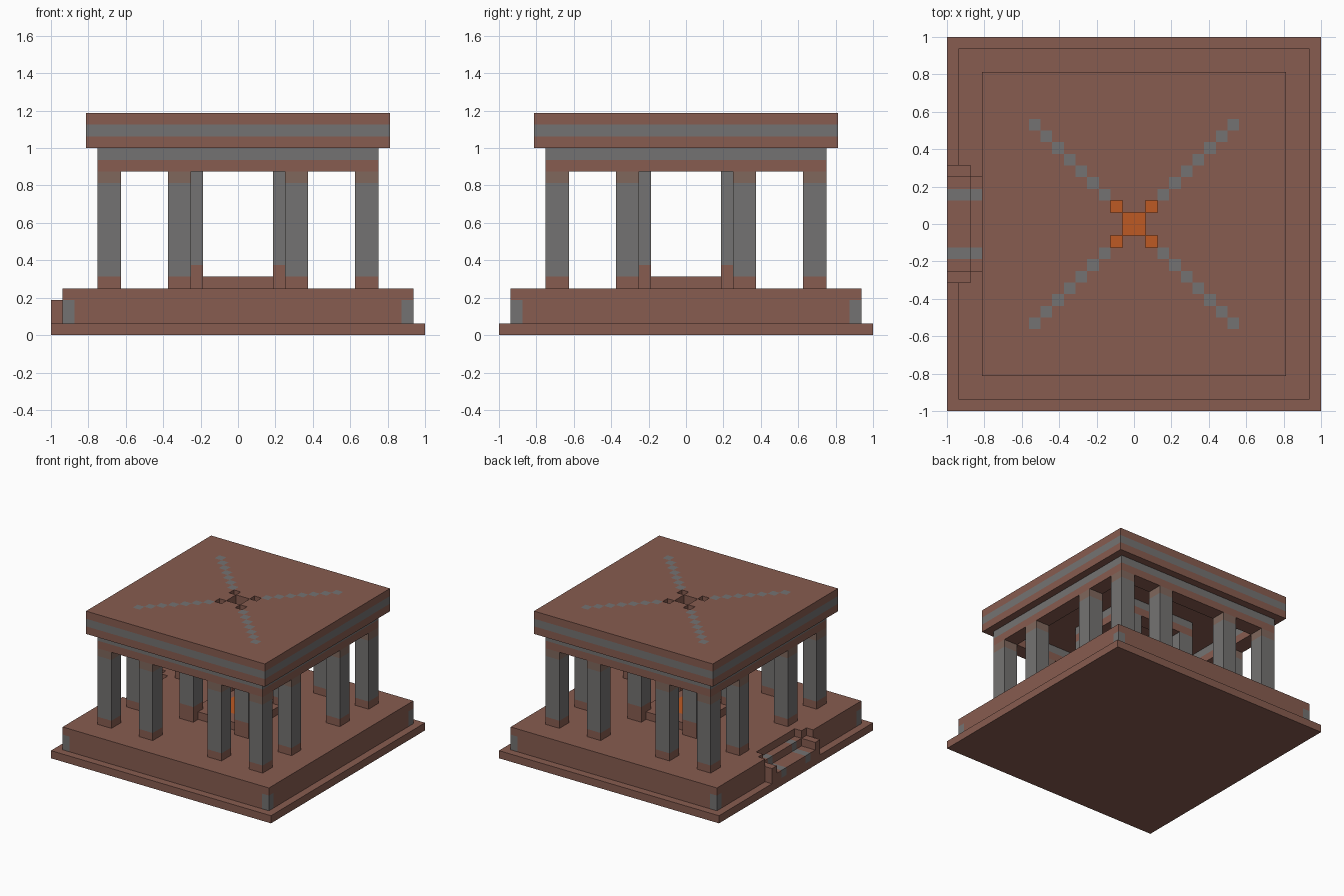
import bpy

U = 1 / 16  # modelling unit: every part sits on this grid

if "Cube" in bpy.data.objects:
    bpy.data.objects.remove(bpy.data.objects["Cube"], do_unlink=True)


def material(name, rgb):
    m = bpy.data.materials.new(name)
    m.use_nodes = True
    m.diffuse_color = (*rgb, 1)
    m.node_tree.nodes["Principled BSDF"].inputs["Base Color"].default_value = (*rgb, 1)
    return m


MATS = [material("brown_clay", (0.242, 0.107, 0.08)),
        material("grey_stone", (0.175, 0.171, 0.168)),
        material("weathered_stone", (0.216, 0.136, 0.107)),
        material("ember_orange", (0.515, 0.102, 0.017))]
BROWN, GREY, WORN, EMBER = range(4)


def block(name, xs, ys, zs, colour=lambda x, y, z, axis: BROWN, keep=lambda x, y, z: True):
    """Solid on a grid of cuts: outer faces of kept cells, coloured by a rule."""
    cuts = (xs, ys, zs)
    mid = lambda a, i: (cuts[a][i] + cuts[a][i + 1]) / 2
    cells = {(i, j, k) for i in range(len(xs) - 1) for j in range(len(ys) - 1)
             for k in range(len(zs) - 1) if keep(mid(0, i), mid(1, j), mid(2, k))}
    index, faces, tints = {}, [], []
    for cell in sorted(cells):
        for axis in range(3):
            b, c = (axis + 1) % 3, (axis + 2) % 3
            for side in (0, 1):
                near = list(cell)
                near[axis] += 2 * side - 1
                if tuple(near) in cells:
                    continue
                face = []
                for db, dc in ((0, 0), (1, 0), (1, 1), (0, 1)):
                    v = list(cell)
                    v[axis] += side
                    v[b] += db
                    v[c] += dc
                    face.append(index.setdefault(tuple(v), len(index)))
                faces.append(face if side else face[::-1])
                tints.append(colour(*(mid(a, cell[a]) for a in range(3)), axis))
    verts = [[cuts[a][v[a]] * U for a in range(3)] for v in index]
    mesh = bpy.data.meshes.new(name)
    mesh.from_pydata(verts, [], faces)
    for m in MATS:
        mesh.materials.append(m)
    for poly, tint in zip(mesh.polygons, tints):
        poly.material_index = tint
    obj = bpy.data.objects.new(name, mesh)
    bpy.context.collection.objects.link(obj)
    return obj


# Ground slab and platform with grey corner stones and a notch for the stairs
block("ground_slab", [-16, 16], [-16, 16], [0, 1])


def platform_keep(x, y, z):
    return not (x < -13 and abs(y) < 4 or x < -14 and abs(y) < 5)


block("platform", [-15, -14, -13, 14, 15], [-15, -14, -5, -4, 4, 5, 14, 15], [1, 3, 4],
      lambda x, y, z, axis: GREY if abs(x) > 14 and abs(y) > 14 and z < 3 else BROWN,
      platform_keep)

# Stairs with two grey runners, flanked by low cheeks
block("stairs", [-16, -14, -13], [-4, -3, -2, 2, 3, 4], [1, 2, 3],
      lambda x, y, z, axis: GREY if 2 < abs(y) < 3 else BROWN,
      lambda x, y, z: x > -14 or z < 2)
for label, y in (("front", -5), ("back", 4)):
    block("stair_cheek_" + label, [-16, -14], [y, y + 1], [1, 3])

# Outer columns: corners plus two along each side
SPANS = (-12, -6, 4, 10)


def outer_column_colour(x, y, z, axis):
    return BROWN if z < 5 else WORN if z > 13 else GREY


for x in SPANS:
    for y in SPANS:
        if -12 in (x, y) or 10 in (x, y):
            block("outer_column", [x, x + 2], [y, y + 2], [4, 5, 13, 14], outer_column_colour)

# Inner columns around the hearth
for x in (-5, 3):
    for y in (-5, 3):
        block("inner_column", [x, x + 2], [y, y + 2], [4, 6, 14],
              lambda x, y, z, axis: BROWN if z < 6 else GREY)

# Hearth with an ember bed
block("hearth", [-4, -2, 2, 4], [-4, -2, 2, 4], [4, 5],
      lambda x, y, z, axis: EMBER if max(abs(x), abs(y)) < 2 and axis == 2 else BROWN)


# Square beam rings carried by the columns
def beam_ring(name, outer, inner):
    cuts = [-outer, -inner, inner, outer]
    block(name, cuts, cuts, [14, 15, 16],
          lambda x, y, z, axis: GREY if z > 15 and axis != 2 else BROWN,
          lambda x, y, z: max(abs(x), abs(y)) > inner)


beam_ring("outer_beam", 12, 10)
beam_ring("inner_beam", 5, 3)


# Roof slab with a grey band, grey diagonals on top and smoke holes
def roof_colour(x, y, z, axis):
    if axis == 2:
        return GREY if z > 18 and abs(x) == abs(y) and 2 < abs(x) < 9 else BROWN
    return GREY if 17 < z < 18 and max(abs(x), abs(y)) > 9 else BROWN


def roof_keep(x, y, z):
    return not (max(abs(x), abs(y)) < 1 or 1 < abs(x) < 2 and 1 < abs(y) < 2)


roof_cuts = [-13, *range(-9, 10), 13]
block("roof", roof_cuts, roof_cuts, [16, 17, 18, 19], roof_colour, roof_keep)
